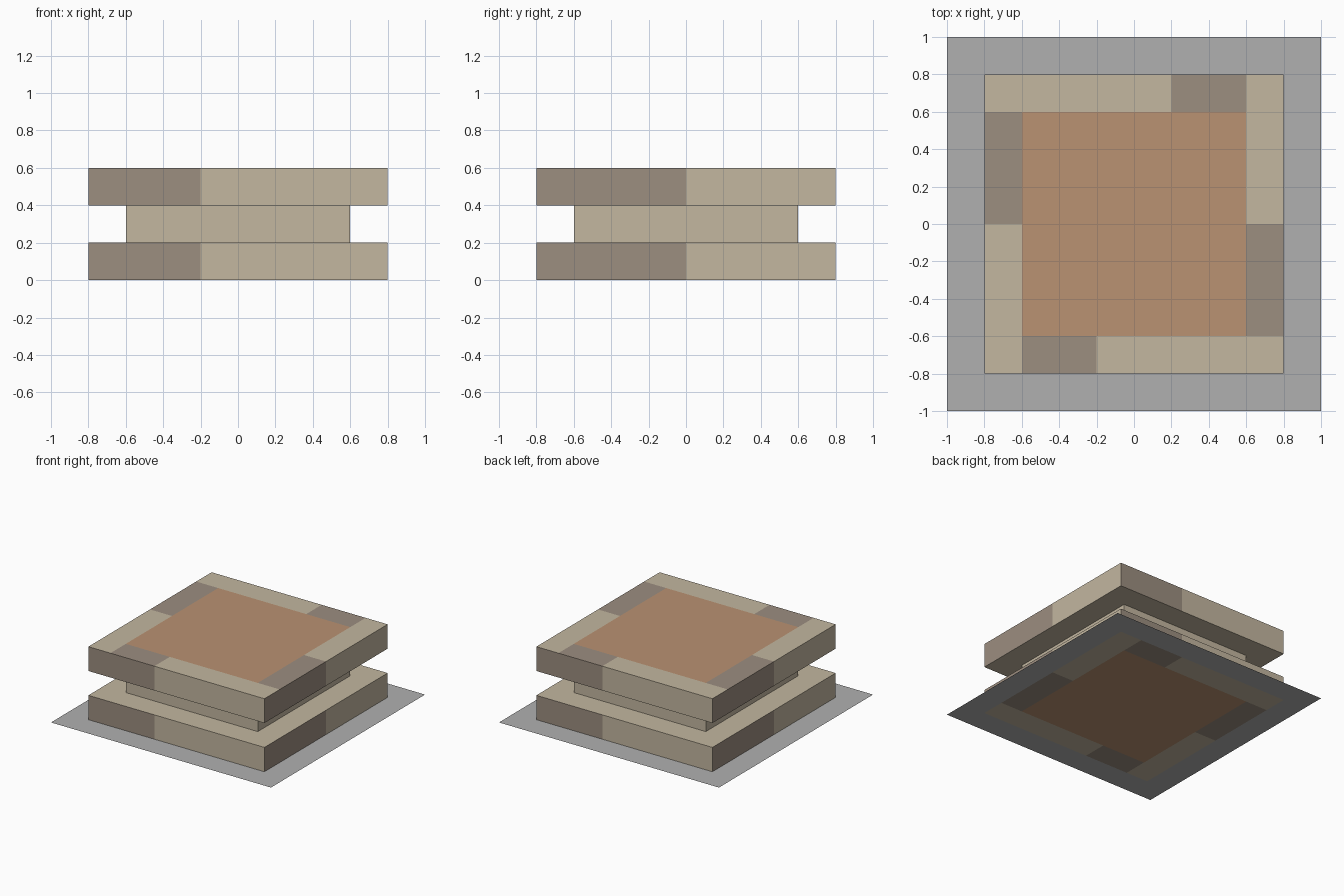
import bpy, bmesh
from mathutils import Vector

if "Cube" in bpy.data.objects:
    bpy.data.objects.remove(bpy.data.objects["Cube"], do_unlink=True)


def material(name, rgb):
    """Flat material from 0-255 sRGB values."""
    lin = [((c / 255 + 0.055) / 1.055) ** 2.4 for c in rgb] + [1.0]
    m = bpy.data.materials.new(name)
    m.use_nodes = True
    m.diffuse_color = lin
    bsdf = m.node_tree.nodes["Principled BSDF"]
    bsdf.inputs["Base Color"].default_value = lin
    bsdf.inputs["Roughness"].default_value = 0.9
    return m


SAND = material("sand_stone", (195, 183, 160))
TAUPE = material("taupe_stone", (156, 142, 128))
CLAY = material("clay", (186, 146, 114))
GREY = material("grey_ground", (176, 176, 176))


def finish(name, bm, mats):
    mesh = bpy.data.meshes.new(name)
    bm.to_mesh(mesh)
    bm.free()
    for m in mats:
        mesh.materials.append(m)
    ob = bpy.data.objects.new(name, mesh)
    bpy.context.collection.objects.link(ob)
    return ob


def block(width, z0, z1):
    bm = bmesh.new()
    bmesh.ops.create_cube(bm, size=1)
    bmesh.ops.scale(bm, verts=bm.verts, vec=(width, width, z1 - z0))
    bmesh.ops.translate(bm, verts=bm.verts, vec=(0, 0, (z0 + z1) / 2))
    return bm


def cut(bm, xs, ys):
    """Slice the mesh along planes of constant x and y."""
    for axis, values in ((Vector((1, 0, 0)), xs), (Vector((0, 1, 0)), ys)):
        for v in values:
            bmesh.ops.bisect_plane(bm, geom=bm.verts[:] + bm.edges[:] + bm.faces[:],
                                   plane_co=axis * v, plane_no=axis)


def is_taupe(x, y):
    """Two-tone pattern, the same after half a turn."""
    if abs(y) > abs(x):
        return x < -0.2 if y < 0 else x > 0.2
    return y < 0 if x > 0 else y > 0


def slab(name, z0, z1, cap):
    """Wide slab with two-tone sides and one inlaid face (cap is +1 top, -1 bottom)."""
    bm = block(1.6, z0, z1)
    cut(bm, (-0.6, -0.2, 0.2, 0.6), (-0.6, 0, 0.6))
    bm.normal_update()
    for f in bm.faces:
        c, n = f.calc_center_median(), f.normal
        if abs(n.z) < 0.5:
            # side walls: judge by the wall's own direction
            f.material_index = int(is_taupe(c.x if abs(n.x) < 0.5 else n.x * 2,
                                            c.y if abs(n.y) < 0.5 else n.y * 2))
        elif n.z * cap > 0:
            inner_x, inner_y = abs(c.x) < 0.6, abs(c.y) < 0.6
            if inner_x and inner_y:
                f.material_index = 2
            elif inner_x or inner_y:
                f.material_index = int(is_taupe(c.x, c.y))
    return finish(name, bm, [SAND, TAUPE, CLAY])


# Stacked slabs with a narrower block between them
slab("lower_slab", 0.0, 0.2, -1)
finish("middle_block", block(1.2, 0.2, 0.4), [SAND])
slab("upper_slab", 0.4, 0.6, 1)

# Flat ground border around the lower slab
bm = bmesh.new()
bmesh.ops.create_grid(bm, x_segments=1, y_segments=1, size=1)
cut(bm, (-0.8, 0.8), (-0.8, 0.8))
centre = [f for f in bm.faces if f.calc_center_median().length < 0.1]
bmesh.ops.delete(bm, geom=centre, context="FACES")
finish("ground_border", bm, [GREY])
